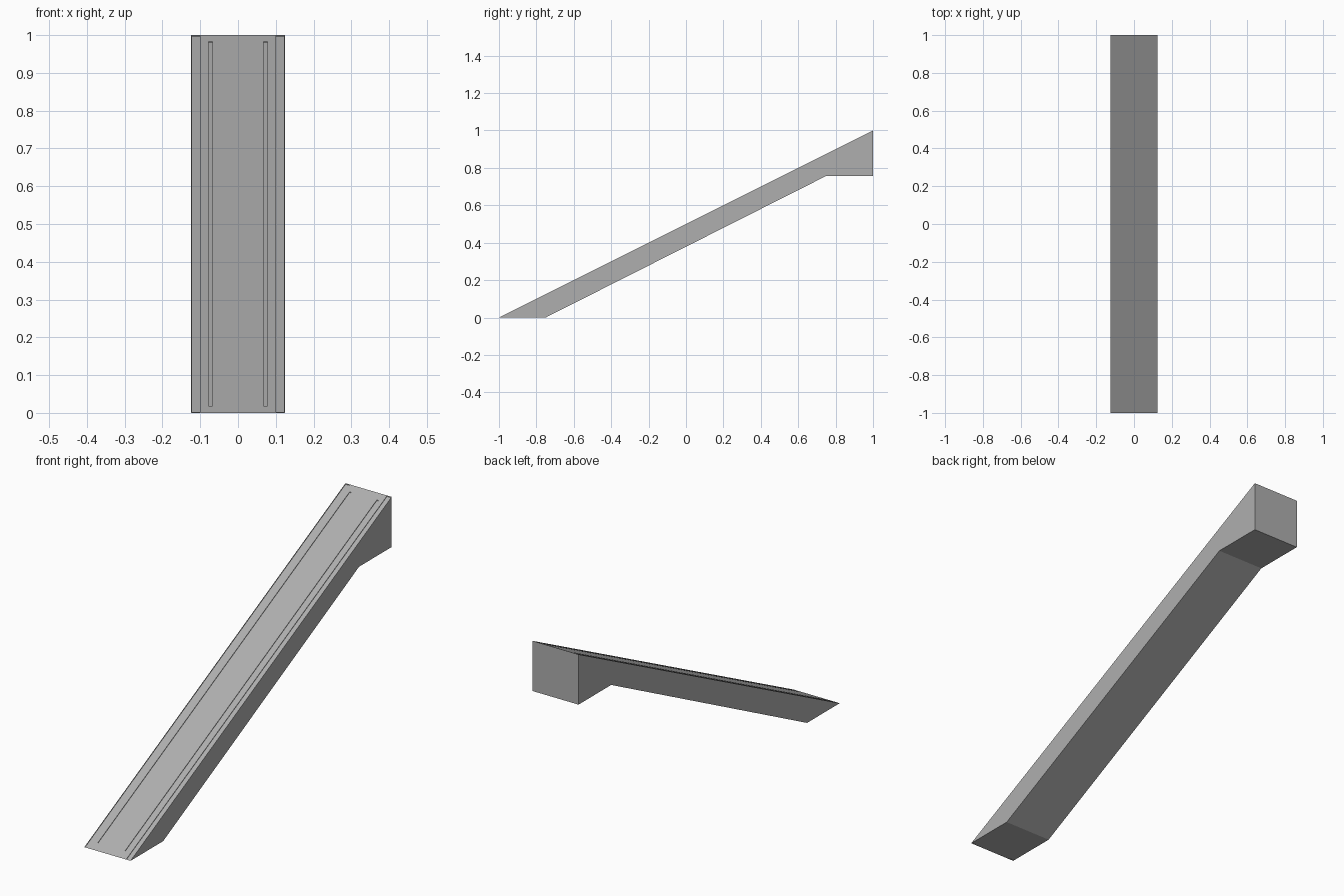
import bpy, bmesh

if "Cube" in bpy.data.objects:
    bpy.data.objects.remove(bpy.data.objects["Cube"])

grey = bpy.data.materials.new("dark_grey")
grey.diffuse_color = (0.43, 0.43, 0.43, 1)
grey.use_nodes = True
grey.node_tree.nodes["Principled BSDF"].inputs["Base Color"].default_value = grey.diffuse_color


def prism(name, profile, x0, x1):
    """Extrude a (y, z) profile from x0 to x1."""
    bm = bmesh.new()
    face = bm.faces.new([bm.verts.new((x0, y, z)) for y, z in profile])
    ext = bmesh.ops.extrude_face_region(bm, geom=[face])
    verts = [g for g in ext["geom"] if isinstance(g, bmesh.types.BMVert)]
    bmesh.ops.translate(bm, verts=verts, vec=(x1 - x0, 0, 0))
    bmesh.ops.recalc_face_normals(bm, faces=bm.faces)
    mesh = bpy.data.meshes.new(name)
    bm.to_mesh(mesh)
    bm.free()
    mesh.materials.append(grey)
    obj = bpy.data.objects.new(name, mesh)
    bpy.context.collection.objects.link(obj)
    return obj


def cut_groove(target, name, z0, z1, x0, x1, depth=0.003):
    """Cut a shallow groove into the sloped top, where y = 2z - 1."""
    ends = [(2 * z - 1, z) for z in (z0, z1)]
    floor = [(y, z - depth) for y, z in ends]
    roof = [(y, z + 0.05) for y, z in reversed(ends)]
    cutter = prism(name, floor + roof, x0, x1)
    cutter.hide_render = True
    cutter.hide_viewport = True
    mod = target.modifiers.new(name, 'BOOLEAN')
    mod.operation = 'DIFFERENCE'
    mod.solver = 'EXACT'
    mod.object = cutter


# Sloped beam with flat foot and squared upper block
beam = prism("ramp_beam",
             [(-1, 0), (-0.75, 0), (0.75, 0.757), (1, 0.757), (1, 1)],
             -0.124, 0.124)

# Edge channels and narrow guide grooves on both sides of the slope
for side, s in (("left", -1), ("right", 1)):
    cut_groove(beam, "edge_channel_" + side, 0.002, 0.999, s * 0.1, s * 0.122)
    cut_groove(beam, "guide_groove_" + side, 0.018, 0.983, s * 0.068, s * 0.078)
